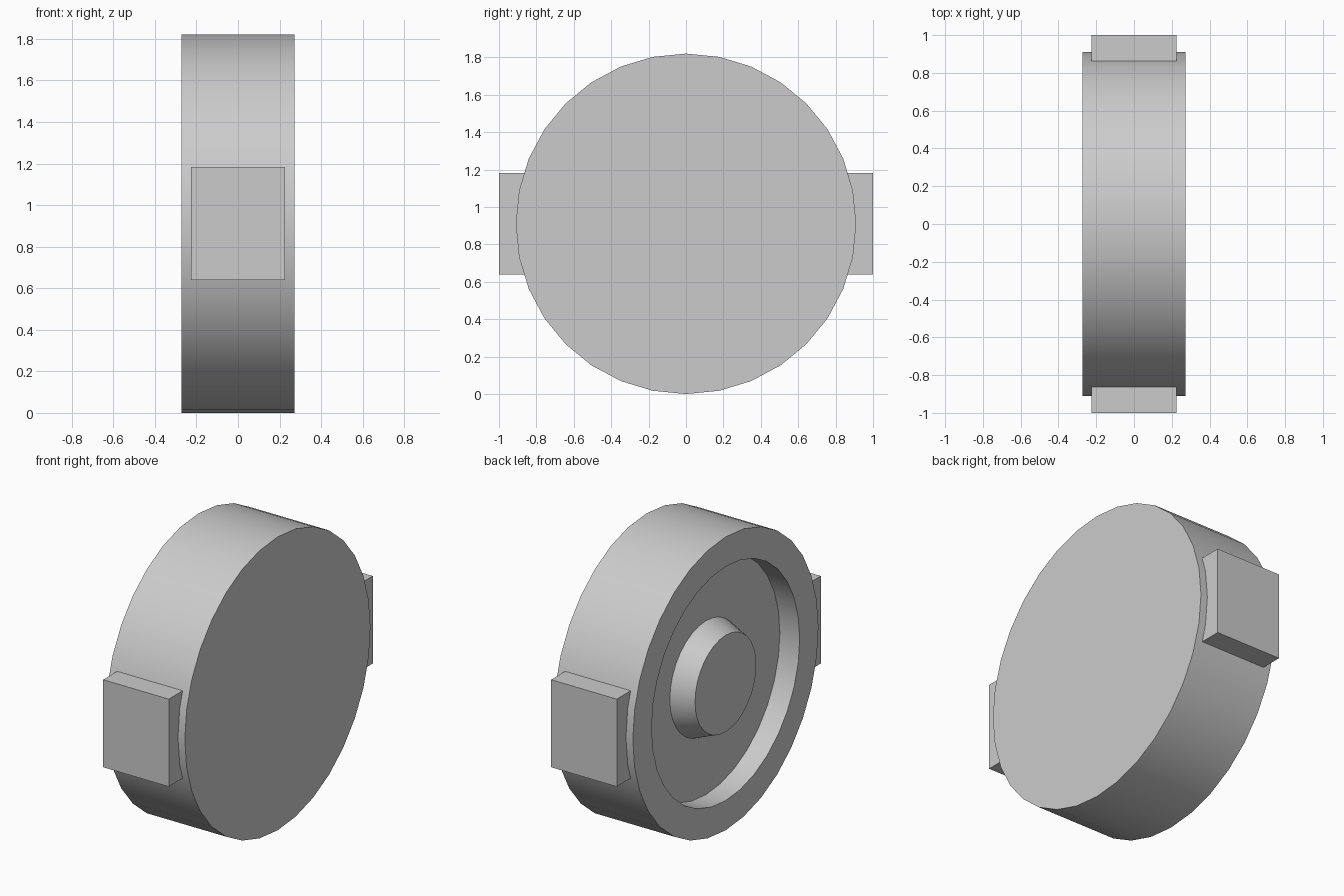
import bpy, bmesh, math

if "Cube" in bpy.data.objects:
    bpy.data.objects.remove(bpy.data.objects["Cube"])

RADIUS, SIDES = 0.91, 32


def add_object(name, bm):
    bmesh.ops.recalc_face_normals(bm, faces=bm.faces)
    mesh = bpy.data.meshes.new(name)
    bm.to_mesh(mesh)
    bm.free()
    obj = bpy.data.objects.new(name, mesh)
    bpy.context.collection.objects.link(obj)
    return obj


def lathe_x(name, profile):
    """Turn (x, radius) points around the x axis and cap both ends."""
    bm = bmesh.new()
    rings = []
    for x, r in profile:
        angles = [math.tau * i / SIDES for i in range(SIDES)]
        rings.append([bm.verts.new((x, r * math.cos(a), RADIUS + r * math.sin(a)))
                      for a in angles])
    for a, b in zip(rings, rings[1:]):
        for i in range(SIDES):
            j = (i + 1) % SIDES
            bm.faces.new((a[i], a[j], b[j], b[i]))
    bm.faces.new(rings[0])
    bm.faces.new(rings[-1])
    obj = add_object(name, bm)
    bpy.ops.object.select_all(action='DESELECT')
    obj.select_set(True)
    bpy.context.view_layer.objects.active = obj
    bpy.ops.object.shade_smooth_by_angle(angle=math.radians(30))
    return obj


def box(name, lo, hi):
    bm = bmesh.new()
    bmesh.ops.create_cube(bm, size=1)
    for v in bm.verts:
        v.co = [(a + b) / 2 + c * (b - a) for a, b, c in zip(lo, hi, v.co)]
    return add_object(name, bm)


# Drum: flat right face, left face with a recess around a tapered hub
lathe_x("drum", [(0.272, RADIUS), (-0.272, RADIUS), (-0.272, 0.726),
                 (-0.136, 0.726), (-0.136, 0.353), (-0.272, 0.30)])

# Block lugs on the front and back of the rim
for side, name in ((-1, "front_lug"), (1, "back_lug")):
    y0, y1 = sorted((side * 0.82, side * 1.0))
    box(name, (-0.225, y0, 0.64), (0.225, y1, 1.183))
